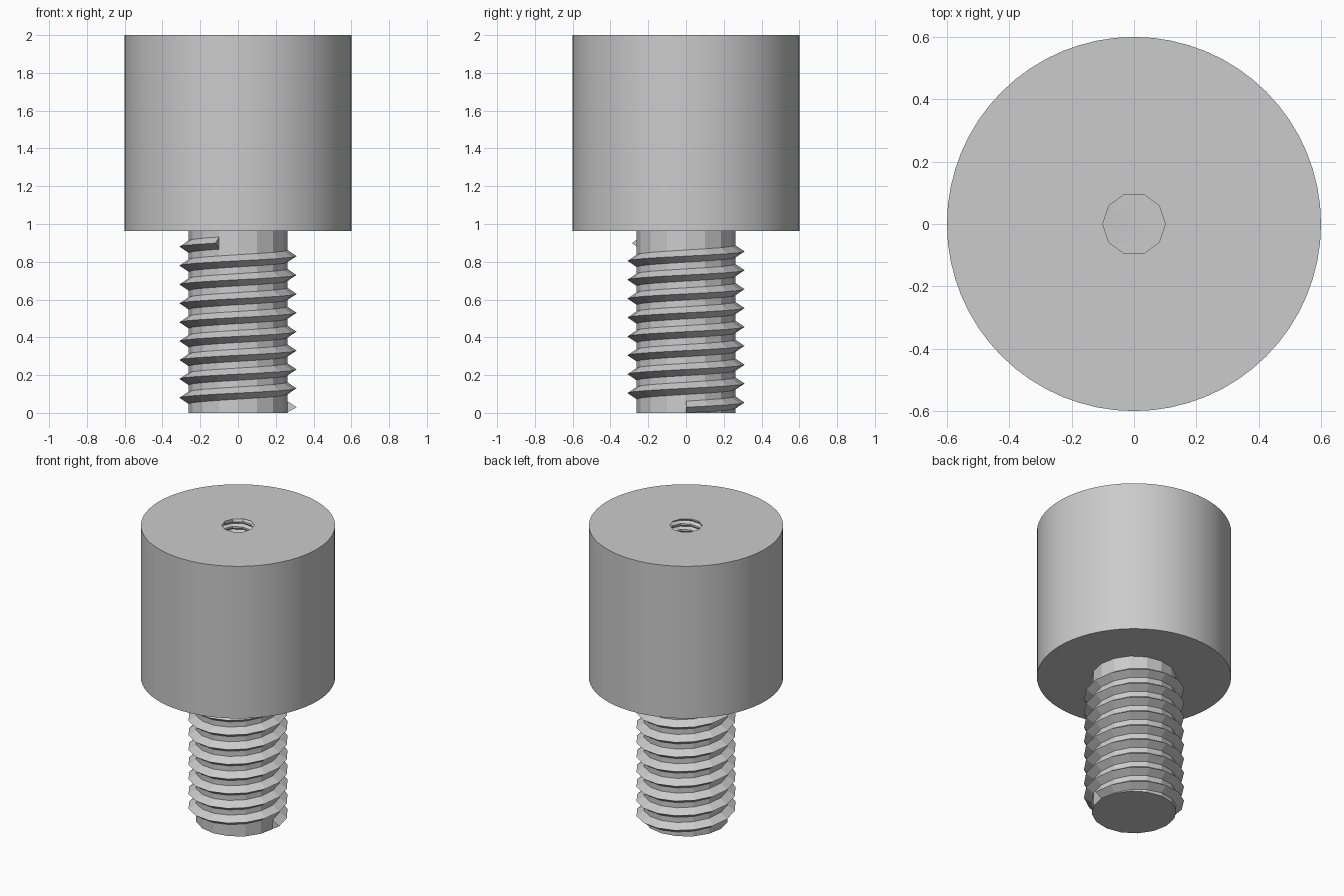
import bpy, bmesh
from math import cos, sin, pi

cube = bpy.data.objects.get("Cube")
if cube:
    bpy.data.objects.remove(cube, do_unlink=True)

# One plain grey metal
steel = bpy.data.materials.new("grey_metal")
steel.use_nodes = True
GREY = (0.6, 0.6, 0.6, 1)
steel.diffuse_color = GREY
steel.node_tree.nodes["Principled BSDF"].inputs["Base Color"].default_value = GREY

SHANK_R, THREAD_R, SIDES = 0.262, 0.31, 16
PITCH, START_Z, STEPS = 0.1, 0.03, 139
HEAD_R, HEAD_Z, TOP = 0.6, 0.963, 2.0
HOLE_R, GROOVE_R, HOLE_SIDES = 0.1, 0.118, 10
HOLE_PITCH, HOLE_BOTTOM = 0.04, 1.4


def polar(r, a, z):
    return (r * cos(a), r * sin(a), z)


def finish(name, bm):
    bmesh.ops.recalc_face_normals(bm, faces=bm.faces)
    mesh = bpy.data.meshes.new(name)
    bm.to_mesh(mesh)
    bm.free()
    mesh.materials.append(steel)
    obj = bpy.data.objects.new(name, mesh)
    bpy.context.collection.objects.link(obj)
    return obj


def add_cylinder(bm, r, z0, z1, sides):
    made = bmesh.ops.create_cone(bm, cap_ends=True, segments=sides,
                                 radius1=r, radius2=r, depth=z1 - z0)
    verts = made["verts"]
    bmesh.ops.translate(bm, verts=verts, vec=(0, 0, (z0 + z1) / 2))


def rim(bm, z):
    return [e for e in bm.edges if e.is_boundary
            and all(abs(v.co.z - z) < 1e-4 for v in e.verts)]


# Shank
bm = bmesh.new()
add_cylinder(bm, SHANK_R, 0, HEAD_Z + 0.01, SIDES)
finish("shank", bm)

# Outer thread: a triangular section swept up a helix
bm = bmesh.new()
root = SHANK_R - 0.004
sections = []
for i in range(STEPS + 1):
    a = 2 * pi * i / SIDES
    z = START_Z + PITCH * i / SIDES
    sections.append([bm.verts.new(polar(r, a, max(0, z + dz)))
                     for r, dz in ((root, -0.035), (THREAD_R, 0), (root, 0.035))])
for low, high in zip(sections, sections[1:]):
    for j in range(3):
        k = (j + 1) % 3
        bm.faces.new((low[j], high[j], high[k], low[k]))
bm.faces.new(sections[0])
bm.faces.new(sections[-1])
finish("outer_thread", bm)

# Head with a threaded blind hole
bm = bmesh.new()
add_cylinder(bm, HEAD_R, HEAD_Z, TOP, 64)
lid = [f for f in bm.faces if f.normal.z > 0.9 or f.calc_center_median().z > TOP - 0.01]
bmesh.ops.delete(bm, geom=lid, context="FACES_ONLY")

# Hole wall: crest, crest and groove repeated along a helix, trimmed at both ends
turns = int((TOP - HOLE_BOTTOM) / HOLE_PITCH) + 4
profile = [(HOLE_R, 0), (HOLE_R, 0.3), (GROOVE_R, 0.65)]
columns = []
for i in range(HOLE_SIDES + 1):
    column = []
    for t in range(turns):
        for r, step in profile:
            z = HOLE_BOTTOM + HOLE_PITCH * (t - 2 + step + i / HOLE_SIDES)
            if z <= HOLE_BOTTOM or z >= TOP:
                r, z = HOLE_R, min(max(z, HOLE_BOTTOM), TOP)
            column.append(bm.verts.new(polar(r, 2 * pi * i / HOLE_SIDES, z)))
    columns.append(column)
for left, right in zip(columns, columns[1:]):
    for j in range(len(left) - 1):
        bm.faces.new((left[j], left[j + 1], right[j + 1], right[j]))
bmesh.ops.remove_doubles(bm, verts=bm.verts, dist=1e-4)

# Close the hole floor and the ring-shaped top
bmesh.ops.holes_fill(bm, edges=rim(bm, HOLE_BOTTOM), sides=0)
bmesh.ops.triangle_fill(bm, edges=rim(bm, TOP), use_beauty=True, normal=(0, 0, 1))
head = finish("head", bm)

# Smooth only the round side of the head
bpy.context.view_layer.objects.active = head
head.select_set(True)
bpy.ops.object.shade_smooth_by_angle(angle=0.35)
